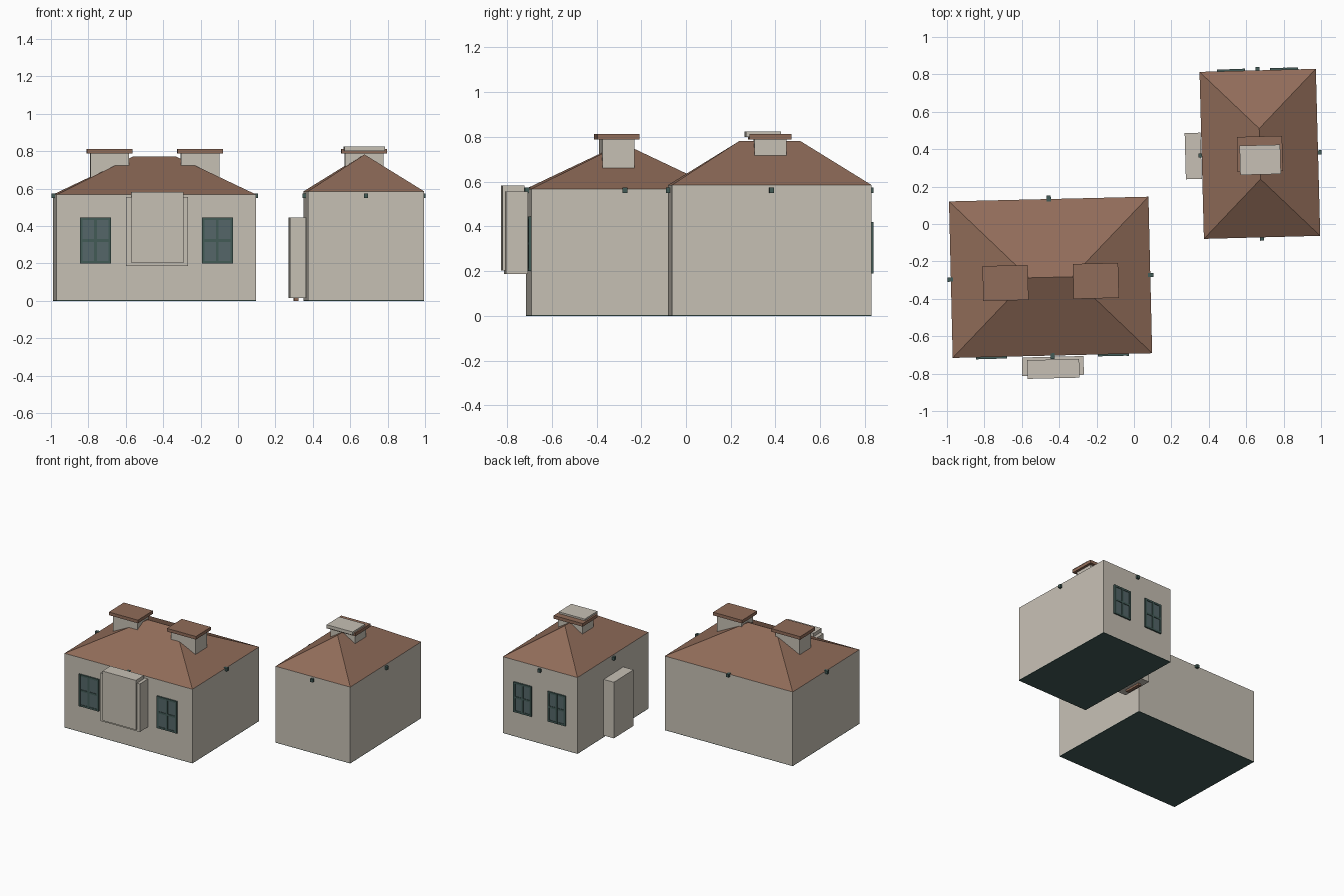
import bpy, bmesh
from math import radians
from mathutils import Matrix, Vector

if "Cube" in bpy.data.objects:
    bpy.data.objects.remove(bpy.data.objects["Cube"])


def material(name, rgb):
    m = bpy.data.materials.new(name)
    m.diffuse_color = (*rgb, 1)
    m.use_nodes = True
    m.node_tree.nodes["Principled BSDF"].inputs["Base Color"].default_value = m.diffuse_color
    return m


WALL = material("plaster", (0.57, 0.53, 0.46))
ROOF = material("tile", (0.28, 0.15, 0.10))
TRIM = material("dark_trim", (0.055, 0.105, 0.095))
GLASS = material("glass", (0.09, 0.135, 0.14))


def finish(name, bm, frame, mat):
    bmesh.ops.recalc_face_normals(bm, faces=bm.faces)
    mesh = bpy.data.meshes.new(name)
    bm.to_mesh(mesh)
    bm.free()
    mesh.materials.append(mat)
    ob = bpy.data.objects.new(name, mesh)
    ob.matrix_world = frame
    bpy.context.collection.objects.link(ob)


def box(name, frame, mat, x, y, z):
    """Box spanning the given (min, max) ranges in the house's own frame."""
    bm = bmesh.new()
    bmesh.ops.create_cube(bm, size=1)
    for v in bm.verts:
        v.co = Vector([r[0] if c < 0 else r[1] for c, r in zip(v.co, (x, y, z))])
    finish(name, bm, frame, mat)


def around(c, size):
    return (c - size / 2, c + size / 2)


def hip_roof(name, frame, w, d, z0, z1):
    bm = bmesh.new()
    base = [bm.verts.new((sx * w / 2, sy * d / 2, z0))
            for sx, sy in ((-1, -1), (1, -1), (1, 1), (-1, 1))]
    run = abs(w - d) / 2
    along = Vector((run, 0, 0)) if w > d else Vector((0, run, 0))
    a = bm.verts.new(Vector((0, 0, z1)) - along)
    b = bm.verts.new(Vector((0, 0, z1)) + along)
    p, q, r, s = base
    if w > d:
        faces = [(p, q, b, a), (r, s, a, b), (q, r, b), (s, p, a)]
    else:
        faces = [(q, r, b, a), (s, p, a, b), (p, q, a), (r, s, b)]
    for f in faces + [(s, r, q, p)]:
        bm.faces.new(f)
    finish(name, bm, frame, ROOF)


def house(name, frame, w, d, eave, peak):
    box(name + "_base", frame, TRIM, around(0, w), around(0, d), (0, 0.004))
    box(name + "_walls", frame, WALL, around(0, w), around(0, d), (0.004, eave))
    hip_roof(name + "_roof", frame, w, d, eave, peak)
    # small eave brackets at the middle of each side
    for s in (-1, 1):
        box(name + "_side_bracket", frame, TRIM, around(s * w / 2, 0.036), around(0, 0.022), (0.55, 0.574))
        box(name + "_end_bracket", frame, TRIM, around(0, 0.022), around(s * d / 2, 0.036), (0.55, 0.574))


def window(name, frame, cx, y, w, z0, z1):
    t, zc = 0.014, (z0 + z1) / 2
    box(name + "_glass", frame, GLASS, around(cx, w - t), around(y, 0.012), (z0 + t / 2, z1 - t / 2))
    for x in (cx - w / 2 + t / 2, cx, cx + w / 2 - t / 2):
        box(name + "_stile", frame, TRIM, around(x, t), around(y, 0.022), (z0, z1))
    for z in (z0 + t / 2, zc, z1 - t / 2):
        box(name + "_rail", frame, TRIM, around(cx, w), around(y, 0.020), around(z, t))


def chimney(name, frame, cx, cy, z0):
    box(name + "_stack", frame, WALL, around(cx, 0.204), around(cy, 0.142), (z0, 0.79))
    box(name + "_cap", frame, ROOF, around(cx, 0.242), around(cy, 0.187), (0.788, 0.812))


# Large house
big = Matrix.Translation((-0.446, -0.285, 0)) @ Matrix.Rotation(radians(1.35), 4, 'Z')
house("large_house", big, 1.067, 0.837, 0.568, 0.771)
for s in (-1, 1):
    window("front_window", big, s * 0.326, -0.4185, 0.167, 0.20, 0.445)
    chimney("large_chimney", big, s * 0.242, -0.025, 0.60)
# front bay made of two overlapping panels
box("bay_back_panel", big, WALL, around(0.001, 0.33), (-0.525, -0.425), (0.187, 0.555))
box("bay_front_panel", big, WALL, around(0.003, 0.279), (-0.540, -0.440), (0.203, 0.582))

# Small house
small = Matrix.Translation((0.673, 0.375, 0)) @ Matrix.Rotation(radians(1.5), 4, 'Z')
house("small_house", small, 0.622, 0.893, 0.585, 0.782)
for s in (-1, 1):
    window("back_window", small, s * 0.142, 0.4465, 0.15, 0.19, 0.42)
chimney("small_chimney", small, 0, 0.0, 0.66)
box("chimney_top_slab", small, WALL, around(0.001, 0.217), around(-0.032, 0.157), (0.80, 0.825))
# side bay with its low sill
box("side_bay", small, WALL, (-0.399, -0.314), around(-0.002, 0.247), (0.015, 0.445))
box("side_bay_sill", small, ROOF, (-0.376, -0.352), around(-0.002, 0.13), (0, 0.016))
